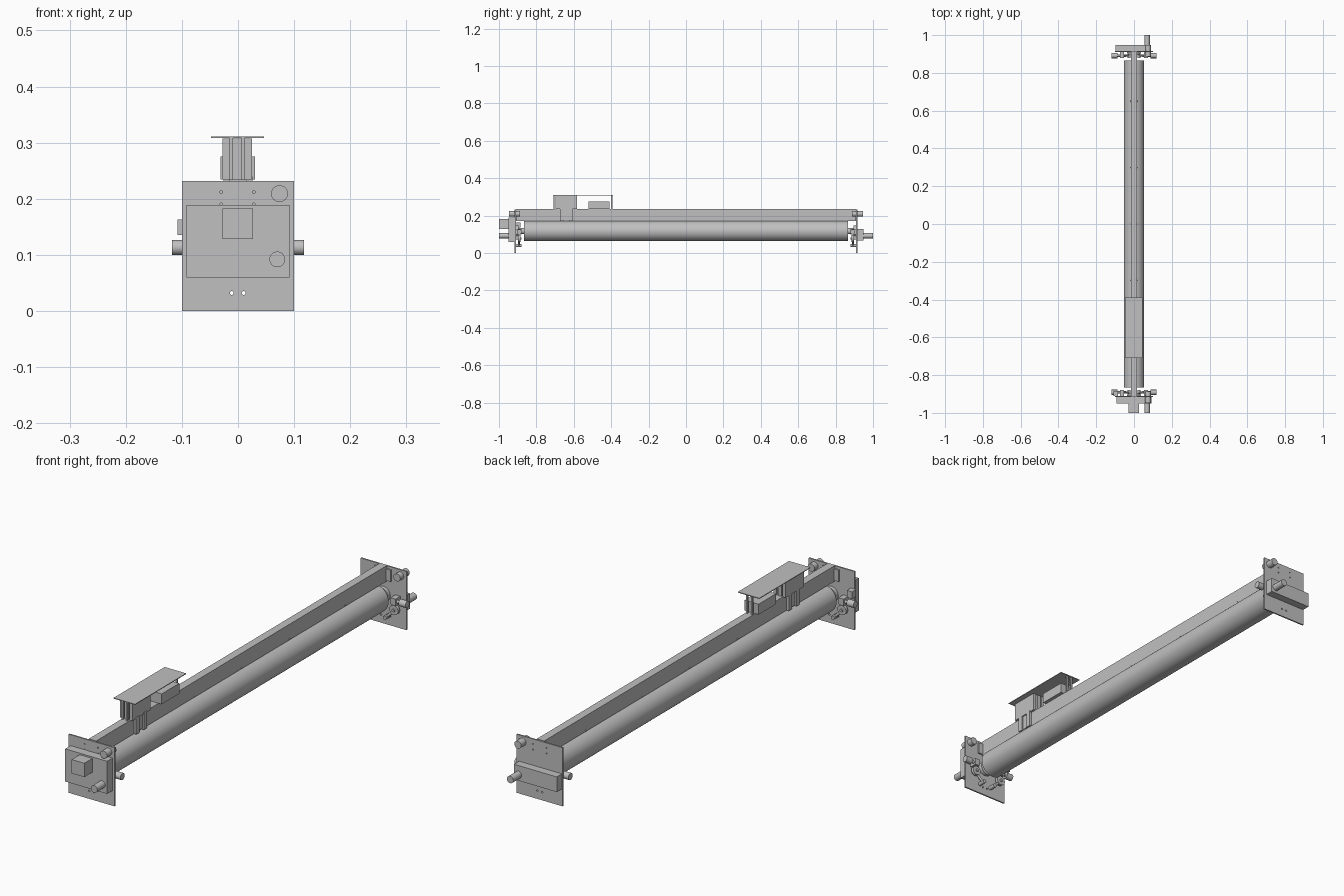
import bpy
import math
from mathutils import Vector

cube = bpy.data.objects.get("Cube")
if cube:
    bpy.data.objects.remove(cube, do_unlink=True)

grey = bpy.data.materials.new("plain_grey")
grey.use_nodes = True
grey.diffuse_color = (0.53, 0.53, 0.53, 1)
grey.node_tree.nodes["Principled BSDF"].inputs["Base Color"].default_value = (0.53, 0.53, 0.53, 1)


def box(name, x, y, z):
    """Box from three (low, high) ranges."""
    bpy.ops.mesh.primitive_cube_add(size=1)
    ob = bpy.context.object
    ob.name = name
    ranges = [sorted(r) for r in (x, y, z)]
    for v in ob.data.vertices:
        v.co = Vector([r[1] if c > 0 else r[0] for c, r in zip(v.co, ranges)])
    ob.data.materials.append(grey)
    return ob


def rod(name, start, end, radius, sides=32):
    """Capped cylinder between two points."""
    a, b = Vector(start), Vector(end)
    bpy.ops.mesh.primitive_cylinder_add(vertices=sides, radius=radius,
                                        depth=(b - a).length, location=(a + b) / 2)
    ob = bpy.context.object
    ob.name = name
    ob.rotation_euler = (b - a).to_track_quat('Z', 'Y').to_euler()
    ob.data.materials.append(grey)
    bpy.ops.object.shade_smooth_by_angle(angle=math.radians(35))
    return ob


# Main beam, with thin recessed slot under it
box("beam", (-0.016, 0.016), (-0.91, 0.91), (0.172, 0.234))
box("beam_lower_rail", (-0.009, 0.009), (-0.865, 0.865), (0.16, 0.172))
for y in (-0.65, -0.3, 0, 0.3, 0.65):
    rod("beam_bolt", (-0.018, y, 0.176), (0.018, y, 0.176), 0.003, 12)

# Long roller and its axle
rod("roller", (0, -0.865, 0.117), (0, 0.865, 0.117), 0.054, 64)
rod("roller_axle", (0, -0.91, 0.117), (0, 0.91, 0.117), 0.016)

# Matching fittings at each end
for end, s in (("front", -1), ("back", 1)):
    plate = box(end + "_end_plate", (-0.1, 0.1), (s * 0.91, s * 0.916), (0, 0.232))
    holes = [(x, z, 0.0025) for x in (-0.03, 0.028) for z in (0.19, 0.212)]
    holes += [(x, 0.032, 0.0035) for x in (-0.011, 0.01)]
    for x, z, r in holes:
        cutter = rod("hole_cutter", (x, s * 0.9, z), (x, s * 0.93, z), r, 12)
        cutter.hide_render = True
        cutter.hide_set(True)
        cut = plate.modifiers.new("hole", 'BOOLEAN')
        cut.object = cutter
        cut.solver = 'EXACT'
    rod(end + "_top_knob", (0.074, s * 0.888, 0.209), (0.074, s * 0.947, 0.209), 0.015)
    rod(end + "_drive_shaft", (0.07, s * 0.91, 0.092), (0.07, s * 1.0, 0.092), 0.014)
    rod(end + "_bearing", (0, s * 0.895, 0.117), (0, s * 0.91, 0.117), 0.03)
    for side, m in (("left", 1), ("right", -1)):
        part = end + "_" + side
        # Clamp handles, wheels and levers inside the plate
        rod(part + "_handle", (m * 0.088, s * 0.891, 0.113), (m * 0.118, s * 0.891, 0.113), 0.0135)
        rod(part + "_handle_stem", (m * 0.05, s * 0.891, 0.113), (m * 0.09, s * 0.891, 0.113), 0.006, 16)
        box(part + "_clamp", (m * 0.052, m * 0.074), (s * 0.88, s * 0.91), (0.1, 0.127))
        rod(part + "_wheel", (m * 0.062, s * 0.885, 0.078), (m * 0.062, s * 0.897, 0.078), 0.019)
        rod(part + "_wheel_pin", (m * 0.062, s * 0.88, 0.078), (m * 0.062, s * 0.91, 0.078), 0.006, 16)
        rod(part + "_lever", (m * 0.058, s * 0.892, 0.07), (m * 0.026, s * 0.892, 0.04), 0.005, 12)
        rod(part + "_lever_foot", (m * 0.026, s * 0.88, 0.04), (m * 0.026, s * 0.91, 0.04), 0.008, 16)
        box(part + "_beam_bracket", (m * 0.016, m * 0.036), (s * 0.904, s * 0.91), (0.176, 0.222))

# Drive housing and motor on the front, gear cover on the back
box("drive_housing", (-0.092, 0.092), (-0.95, -0.916), (0.06, 0.189))
box("motor_block", (-0.028, 0.027), (-1.0, -0.95), (0.128, 0.183))
box("gear_cover", (-0.098, 0.09), (0.916, 0.948), (0.068, 0.128))
box("side_switch", (-0.108, -0.085), (-0.91, -0.885), (0.135, 0.163))

# Carriage on the beam: thin top cover, ribbed tall block, low block
box("carriage_cover", (-0.048, 0.046), (-0.71, -0.39), (0.308, 0.311))
box("tall_block_core", (-0.022, 0.02), (-0.685, -0.595), (0.234, 0.306))
for x0, x1 in ((-0.028, -0.015), (-0.009, 0.006), (0.012, 0.025)):
    box("tall_block_rib", (x0, x1), (-0.697, -0.583), (0.234, 0.307))
box("low_block", (-0.031, 0.03), (-0.52, -0.41), (0.234, 0.275))
for y in (-0.705, -0.397):
    for x in (-0.012, 0.009):
        box("cover_post", (x - 0.003, x + 0.003), (y - 0.003, y + 0.003), (0.234, 0.308))

# Clip legs holding the carriage on the beam
for m in (-1, 1):
    box("clip_web", (m * 0.016, m * 0.02), (-0.672, -0.608), (0.176, 0.24))
    for y in (-0.664, -0.616):
        box("clip_leg", (m * 0.016, m * 0.026), (y - 0.01, y + 0.01), (0.172, 0.24))
